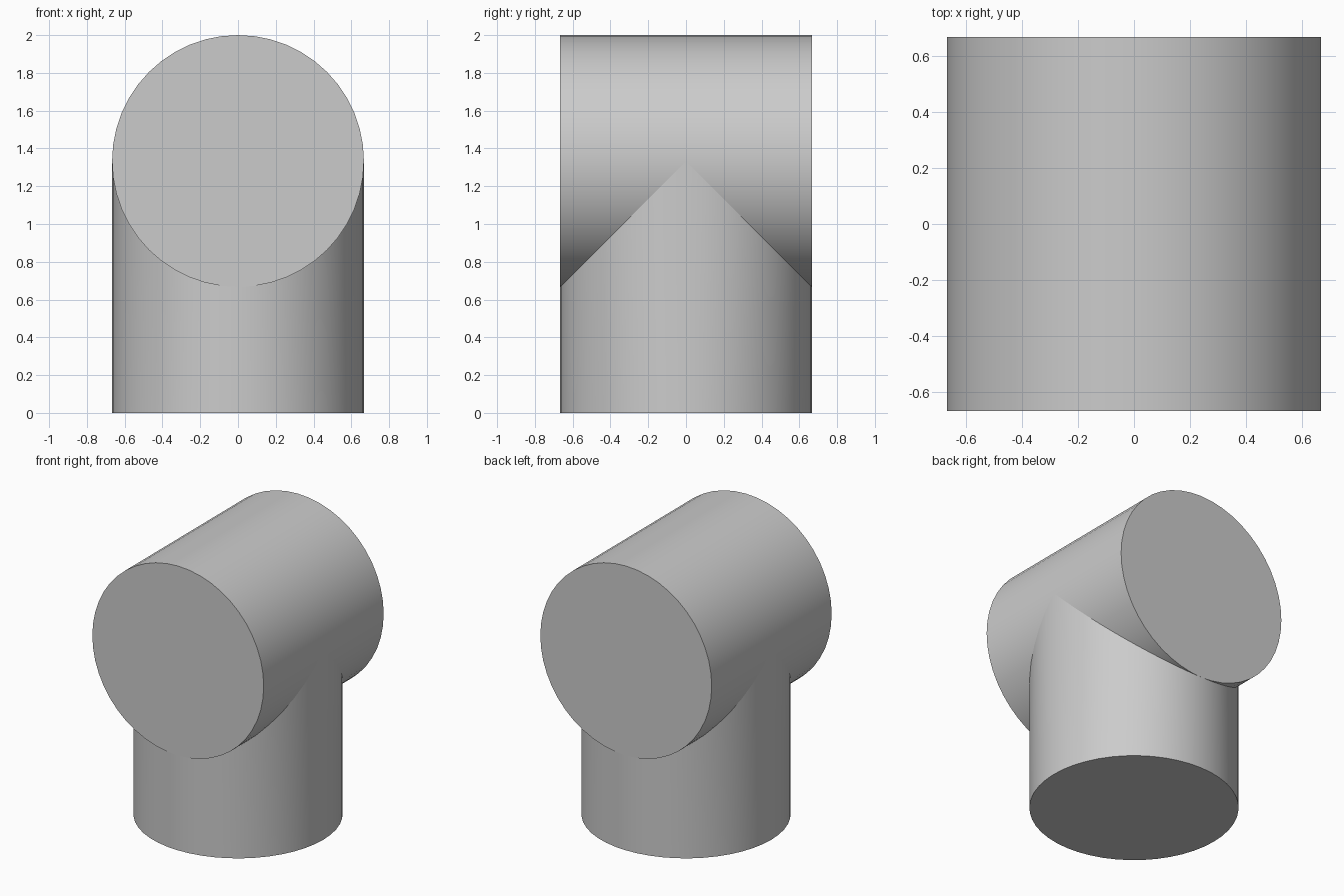
import bpy
import bmesh
from math import radians
from mathutils import Matrix

RADIUS = 2 / 3
AXIS_Z = 2 * RADIUS
SIDES = 48

if "Cube" in bpy.data.objects:
    bpy.data.objects.remove(bpy.data.objects["Cube"])

grey = bpy.data.materials.new("plain_grey")
grey.use_nodes = True
grey.diffuse_color = (0.6, 0.6, 0.6, 1)
grey.node_tree.nodes["Principled BSDF"].inputs["Base Color"].default_value = grey.diffuse_color


def cylinder(length, matrix):
    bm = bmesh.new()
    bmesh.ops.create_cone(bm, cap_ends=True, segments=SIDES, radius1=RADIUS,
                          radius2=RADIUS, depth=length, matrix=matrix)
    return bm


def finish(bm, name):
    mesh = bpy.data.meshes.new(name)
    bm.to_mesh(mesh)
    bm.free()
    mesh.materials.append(grey)
    obj = bpy.data.objects.new(name, mesh)
    bpy.context.collection.objects.link(obj)
    bpy.ops.object.select_all(action="DESELECT")
    obj.select_set(True)
    bpy.context.view_layer.objects.active = obj
    bpy.ops.object.shade_smooth_by_angle(angle=radians(30))


# Horizontal run, closed at the front and back
run = cylinder(2 * RADIUS, Matrix.Translation((0, 0, AXIS_Z)) @ Matrix.Rotation(radians(90), 4, "X"))
finish(run, "horizontal_cylinder")

# Upright branch, its open top mitred to the run where the two surfaces meet
branch = cylinder(AXIS_Z, Matrix.Translation((0, 0, AXIS_Z / 2)))
top_cap = [f for f in branch.faces if f.normal.z > 0.9]
bmesh.ops.delete(branch, geom=top_cap, context="FACES_ONLY")
for v in branch.verts:
    if v.co.z > RADIUS:
        v.co.z = AXIS_Z - abs(v.co.y)
finish(branch, "upright_cylinder")
